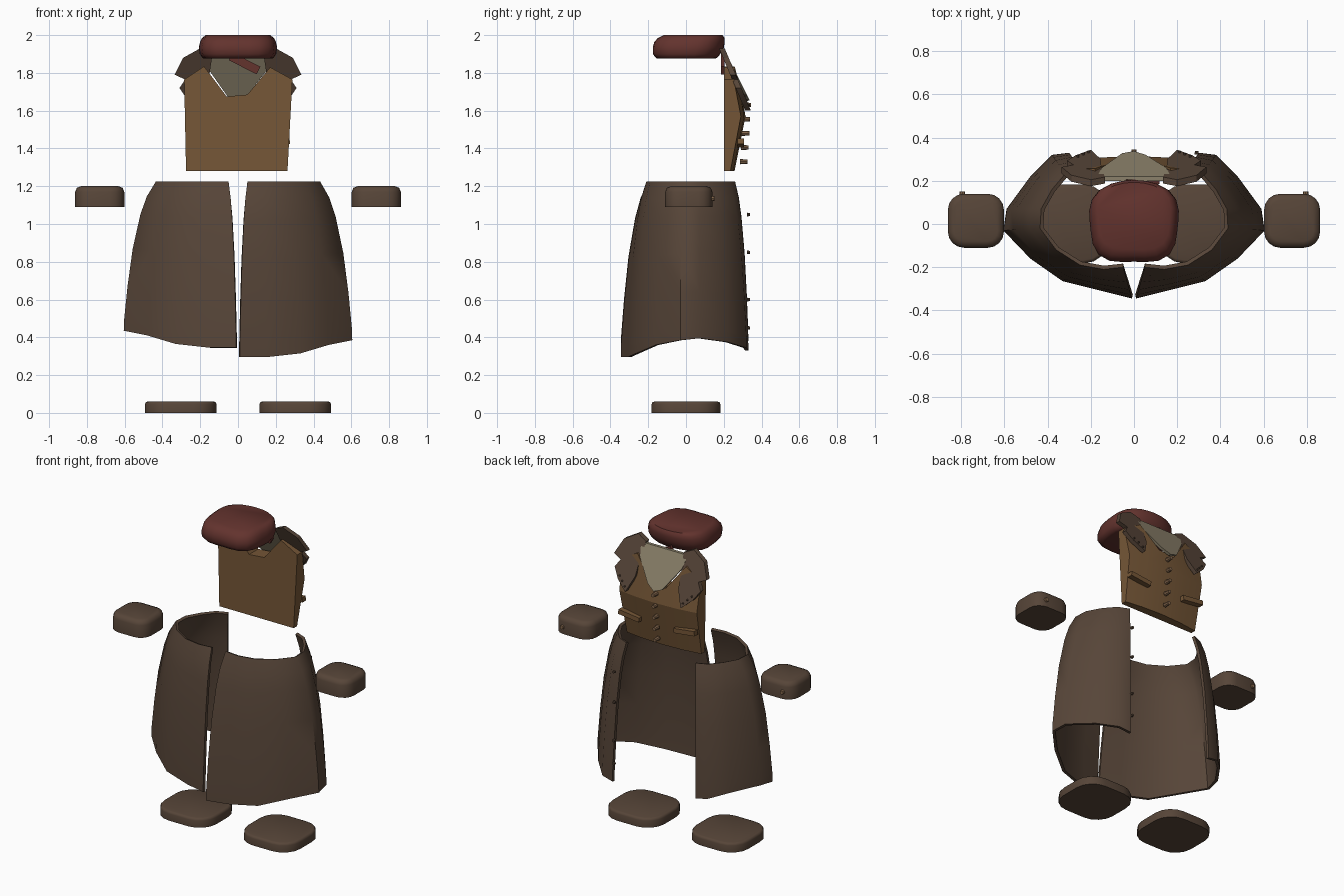
import bpy, bmesh, math
from mathutils import Matrix, Vector

if "Cube" in bpy.data.objects:
    bpy.data.objects.remove(bpy.data.objects["Cube"], do_unlink=True)


def material(name, r, g, b):
    m = bpy.data.materials.new(name)
    m.use_nodes = True
    m.diffuse_color = (r, g, b, 1)
    bsdf = next(n for n in m.node_tree.nodes if n.type == 'BSDF_PRINCIPLED')
    bsdf.inputs["Base Color"].default_value = (r, g, b, 1)
    return m


COAT = material("coat brown", .095, .06, .04)
VEST = material("vest ochre", .18, .095, .038)
SHIRT = material("shirt grey", .26, .22, .145)
HAT = material("dark red", .125, .033, .027)
BUTTON = material("button tan", .24, .14, .075)


def finish(name, bm, mat, angle=35):
    bmesh.ops.recalc_face_normals(bm, faces=bm.faces)
    me = bpy.data.meshes.new(name)
    bm.to_mesh(me)
    bm.free()
    ob = bpy.data.objects.new(name, me)
    me.materials.append(mat)
    bpy.context.collection.objects.link(ob)
    bpy.ops.object.select_all(action='DESELECT')
    ob.select_set(True)
    bpy.context.view_layer.objects.active = ob
    bpy.ops.object.shade_smooth_by_angle(angle=math.radians(angle))
    return ob


def pad(name, loc, size, corner, edge):
    """Box with round plan corners and a softened top rim."""
    bm = bmesh.new()
    bmesh.ops.create_cube(bm, size=1, matrix=Matrix.Diagonal((*size, 1)))
    upright = [e for e in bm.edges if abs(e.verts[0].co.z - e.verts[1].co.z) > .001]
    bmesh.ops.bevel(bm, geom=upright, offset=corner, segments=4, profile=.5, affect='EDGES')
    rim = [e for e in bm.edges if min(v.co.z for v in e.verts) > size[2] * .49]
    bmesh.ops.bevel(bm, geom=rim, offset=edge, segments=2, profile=.5, affect='EDGES')
    bmesh.ops.translate(bm, vec=loc, verts=bm.verts)
    return finish(name, bm, COAT, 50)


def box(name, loc, size, mat, tilt=0):
    bm = bmesh.new()
    bmesh.ops.create_cube(bm, size=1, matrix=Matrix.Translation(loc)
                          @ Matrix.Rotation(tilt, 4, 'Y') @ Matrix.Diagonal((*size, 1)))
    return finish(name, bm, mat)


def stud(name, loc, radius, depth, mat=BUTTON):
    bm = bmesh.new()
    bmesh.ops.create_cone(bm, cap_ends=True, segments=8, radius1=radius, radius2=radius * .8,
                          depth=depth, matrix=Matrix.Translation(loc)
                          @ Matrix.Rotation(-math.pi / 2, 4, 'X'))
    return finish(name, bm, mat)


def slab(name, outline, back, front, mat, cuts=()):
    """Outline in x and z, thickened in y between two depth functions."""
    bm = bmesh.new()
    face = bm.faces.new([bm.verts.new((x, 0, z)) for x, z in outline])
    new = bmesh.ops.extrude_face_region(bm, geom=[face])["geom"]
    bmesh.ops.translate(bm, vec=(0, 1, 0), verts=[g for g in new if isinstance(g, bmesh.types.BMVert)])
    for co, no in cuts:
        bmesh.ops.bisect_plane(bm, geom=bm.verts[:] + bm.edges[:] + bm.faces[:],
                               plane_co=co, plane_no=no)
    for v in bm.verts:
        v.co.y = (front if v.co.y > .5 else back)(v.co.x, v.co.z)
    return finish(name, bm, mat, 20)


# Coat skirt: two flared halves with a slit at -y and an open +y side
TOP = [(.05, -.2), (.14, -.21), (.25, -.19), (.36, -.12), (.435, -.02),
       (.43, .07), (.38, .16), (.32, .23), (.25, .26)]
HEM = [(.01, -.345), (.15, -.31), (.33, -.265), (.48, -.16), (.605, -.03),
       (.59, .07), (.48, .22), (.38, .32), (.3, .33)]
HEM_Z = [.345, .345, .365, .41, .435, .445, .425, .395, .38]
LEVELS = [(0, 0), (.1, .28), (.22, .48), (.45, .72), (.7, .88), (.93, .99), (1, 1)]


def skirt_half(name, side):
    bm = bmesh.new()
    rows = []
    for drop, flare in LEVELS:
        row = []
        for t, h, hz in zip(TOP, HEM, HEM_Z):
            p = Vector(t).lerp(Vector(h), flare)
            low = hz - (.05 if side > 0 else 0)
            row.append(bm.verts.new((side * p.x, p.y, 1.225 + (low - 1.225) * drop)))
        rows.append(row)
    for a, b in zip(rows, rows[1:]):
        for i in range(len(a) - 1):
            bm.faces.new((a[i], a[i + 1], b[i + 1], b[i]))
    bmesh.ops.recalc_face_normals(bm, faces=bm.faces)
    # Turn normals away from the middle so the thickness grows inward
    bm.faces.ensure_lookup_table()
    f = max(bm.faces, key=lambda q: abs(q.calc_center_median().x))
    if f.normal.x * side < 0:
        bmesh.ops.reverse_faces(bm, faces=bm.faces)
    inner = {v: v.co - v.normal * .018 for v in bm.verts}
    outer = bm.faces[:]
    rim = [e for e in bm.edges if e.is_boundary]
    twin = {v: bm.verts.new(co) for v, co in inner.items()}
    for q in outer:
        bm.faces.new([twin[v] for v in reversed(q.verts)])
    for e in rim:
        a, b = e.verts
        bm.faces.new((a, b, twin[b], twin[a]))
    return finish(name, bm, COAT, 50)


for side, word in ((1, "left"), (-1, "right")):
    skirt_half(word + "_coat_skirt", side)
    pad(word + "_shoe", (side * .303, 0, .03), (.38, .365, .06), .12, .015)
    pad(word + "_cuff", (side * .732, .015, 1.145), (.26, .25, .11), .075, .03)
    stud(word + "_cuff_button", (side * .795, .14, 1.135), .015, .02)

    # Notched collar leaning along the chest
    collar = [(.135, 1.9), (.2, 1.93), (.29, 1.88), (.335, 1.79), (.28, 1.765),
              (.31, 1.72), (.27, 1.66), (.2, 1.6), (.155, 1.7), (.15, 1.8)]
    lean = lambda x, z: .2 + (1.93 - z) * .42
    slab(word + "_collar", [(side * x, z) for x, z in collar],
         lambda x, z: lean(x, z) - .025, lambda x, z: lean(x, z) + .005, COAT)
    for i in range(3):
        z = 1.63 + i * .025
        stud(f"{word}_collar_stud_{i}", (side * (.21 + i * .025), lean(0, z) + .008, z), .006, .012, COAT)

    # Pocket flap
    box(word + "_pocket", (side * .2, .29, 1.43), (.15, .035, .03), VEST, side * -.12)

# Buttons down the open edge of the coat
for i, z in enumerate((1.05, .85, .6, .45)):
    stud(f"coat_button_{i}", (.29, .33, z), .01, .015, COAT)

# Waistcoat with a V neck and a bowed chest
vest_outline = [(-.275, 1.28), (.262, 1.28), (.288, 1.765), (.17, 1.83), (.05, 1.685),
                (-.06, 1.675), (-.18, 1.835), (-.285, 1.765)]
slab("waistcoat", vest_outline, lambda x, z: .2,
     lambda x, z: .29 - .2 * abs(z - 1.57) * (1 if z < 1.57 else .9) + .025 * (1 - (x / .28) ** 2),
     VEST, [((0, 0, 1.57), (0, 0, 1))] + [((x, 0, 0), (1, 0, 0)) for x in (-.15, 0, .15)])
for i in range(5):
    z = 1.33 + i * .075
    stud(f"waistcoat_button_{i}", (0, .305 + i * .005, z), .014, .04)

# Shirt front and neckerchief
shirt_y = lambda x, z: .2 + (1.89 - z) * .5
slab("shirt_front", [(-.17, 1.89), (.17, 1.89), (.15, 1.81), (.055, 1.69),
                     (0, 1.655), (-.055, 1.675), (-.15, 1.81)],
     shirt_y, lambda x, z: shirt_y(x, z) + .02, SHIRT)
box("neckerchief", (.035, .195, 1.85), (.165, .02, .045), HAT, math.radians(27))

# Soft cap: stacked squarish rings, lightly puckered
bm = bmesh.new()
rings = []
N = 24
for z, rx, ry, cy in ((1.875, .165, .14, .0), (1.878, .185, .16, .0), (1.9, .2, .178, .0),
                      (1.935, .205, .188, .01), (1.965, .198, .185, .015),
                      (1.985, .188, .175, .025), (2.0, .168, .155, .035)):
    ring = []
    for i in range(N):
        a = math.tau * i / N
        c, s = math.cos(a), math.sin(a)
        k = (abs(c) ** 3 + abs(s) ** 3) ** (-1 / 3) * (1 + .02 * math.sin(5 * a))
        ring.append(bm.verts.new((rx * c * k, cy + ry * s * k, z)))
    rings.append(ring)
for a, b in zip(rings, rings[1:]):
    for i in range(N):
        j = (i + 1) % N
        bm.faces.new((a[i], a[j], b[j], b[i]))
bm.faces.new(rings[0])
bm.faces.new(rings[-1])
finish("cap", bm, HAT, 50)
